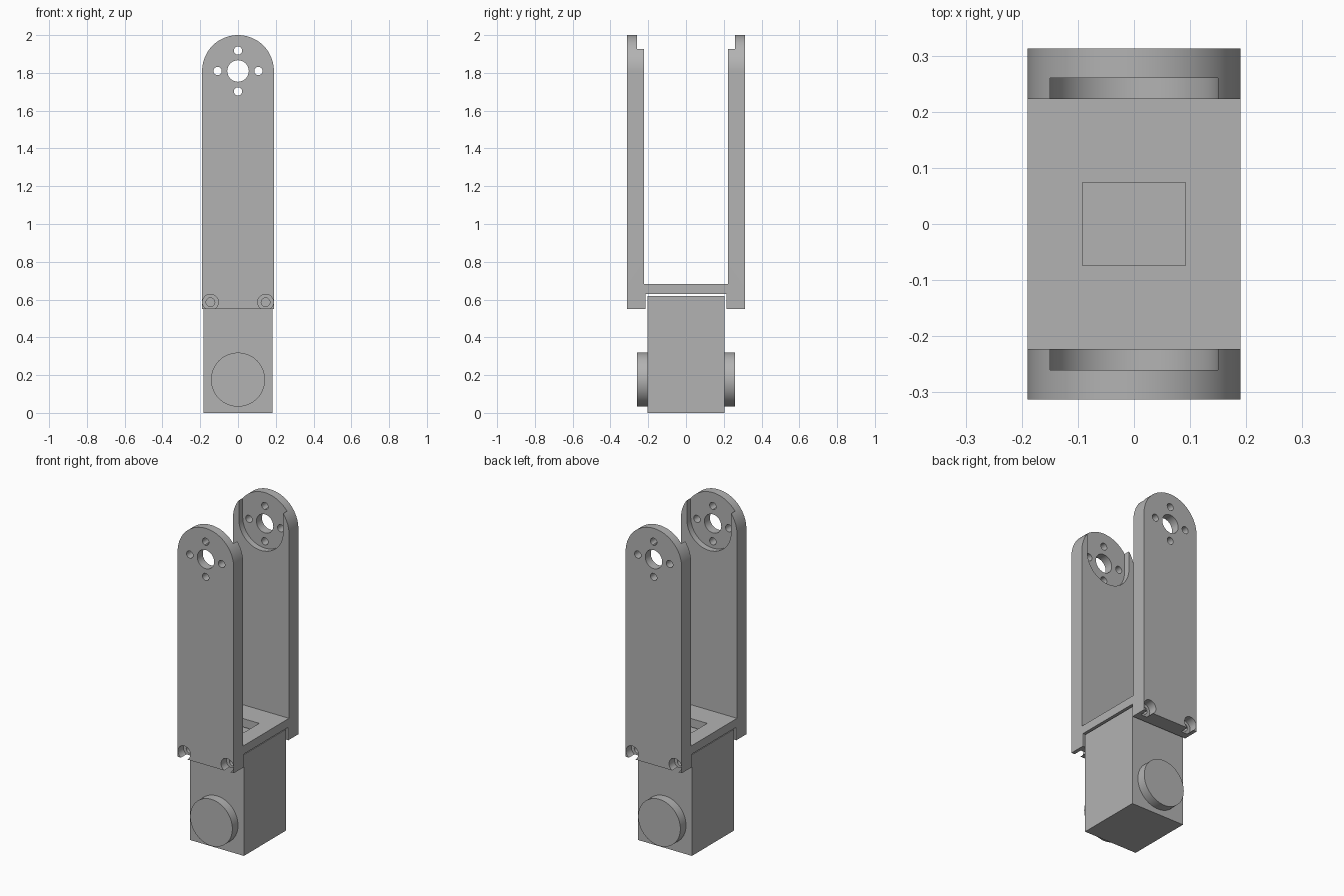
import bpy, bmesh, math
from mathutils import Vector

if "Cube" in bpy.data.objects:
    bpy.data.objects.remove(bpy.data.objects["Cube"])

GREY = (0.45, 0.45, 0.45, 1)
grey = bpy.data.materials.new("plain grey")
grey.use_nodes = True
grey.diffuse_color = GREY
grey.node_tree.nodes["Principled BSDF"].inputs["Base Color"].default_value = GREY

ARM_W, ARM_OUT, ARM_IN = 0.19, 0.313, 0.2225
PIVOT_Z, ARM_BASE = 1.81, 0.55
PLATE_LOW, PLATE_TOP = 0.63, 0.682


def prism(name, outline, y0, y1):
    """Extrude an (x, z) outline along y."""
    bm = bmesh.new()
    face = bm.faces.new([bm.verts.new((x, y0, z)) for x, z in outline])
    top = bmesh.ops.extrude_face_region(bm, geom=[face])
    verts = [v for v in top["geom"] if isinstance(v, bmesh.types.BMVert)]
    bmesh.ops.translate(bm, verts=verts, vec=Vector((0, y1 - y0, 0)))
    bmesh.ops.recalc_face_normals(bm, faces=bm.faces)
    mesh = bpy.data.meshes.new(name)
    bm.to_mesh(mesh)
    bm.free()
    obj = bpy.data.objects.new(name, mesh)
    bpy.context.collection.objects.link(obj)
    mesh.materials.append(grey)
    return obj


def arc(x, z, r, start, end, n):
    angles = [math.radians(start + (end - start) * i / n) for i in range(n + 1)]
    return [(x + r * math.cos(a), z + r * math.sin(a)) for a in angles]


def rod(name, x, z, r, y0, y1, n=48):
    return prism(name, arc(x, z, r, 0, 360, n)[:-1], y0, y1)


def box(name, x, y, z0, z1):
    return prism(name, [(-x, z0), (x, z0), (x, z1), (-x, z1)], -y, y)


def cut(obj, cutters):
    """Subtract every cutter, then discard it."""
    bpy.context.view_layer.objects.active = obj
    for c in cutters:
        c.hide_render = True
        mod = obj.modifiers.new("cut", "BOOLEAN")
        mod.operation, mod.solver, mod.object = "DIFFERENCE", "EXACT", c
        bpy.ops.object.modifier_apply(modifier=mod.name)
        bpy.data.objects.remove(c)


def smooth(obj):
    bpy.ops.object.select_all(action="DESELECT")
    obj.select_set(True)
    bpy.context.view_layer.objects.active = obj
    bpy.ops.object.shade_smooth_by_angle(angle=math.radians(30))


# Bracket: round-topped block hollowed into two arms and a cross plate
outline = [(-ARM_W, ARM_BASE), (ARM_W, ARM_BASE)] + arc(0, PIVOT_Z, ARM_W, 0, 180, 64)
bracket = prism("fork_bracket", outline, -ARM_OUT, ARM_OUT)
cutters = [
    box("upper_gap", 0.5, ARM_IN, PLATE_TOP, 2.2),
    box("lower_gap", 0.5, 0.215, 0.4, PLATE_LOW),
    box("plate_window", 0.092, 0.074, 0.6, 0.75),
    # Open-topped round pockets on the inner faces
    prism("horn_pocket", [(0.15, 2.2), (-0.15, 2.2)] + arc(0, PIVOT_Z, 0.15, 180, 360, 48),
          -0.26, 0.26),
    rod("pivot_hole", 0, PIVOT_Z, 0.057, -0.4, 0.4),
]
# Four small holes around the pivot
for dx, dz in ((1, 0), (-1, 0), (0, 1), (0, -1)):
    cutters.append(rod("small_hole", dx * 0.108, PIVOT_Z + dz * 0.108, 0.022, -0.4, 0.4, 24))
# Counterbored screw holes at the foot of each arm
for sx in (-1, 1):
    cutters.append(rod("screw_hole", sx * 0.146, 0.586, 0.023, -0.4, 0.4, 24))
    for sy in (-1, 1):
        ys = sorted((sy * 0.26, sy * 0.4))
        cutters.append(rod("counterbore", sx * 0.146, 0.586, 0.042, ys[0], ys[1], 32))
cut(bracket, cutters)
smooth(bracket)

# Motor block with a round hub on the front and the back
box("motor_block", 0.183, 0.204, 0, 0.62)
for name, y0, y1 in (("front_hub", -0.259, -0.204), ("back_hub", 0.204, 0.259)):
    smooth(rod(name, 0, 0.176, 0.143, y0, y1, 64))
